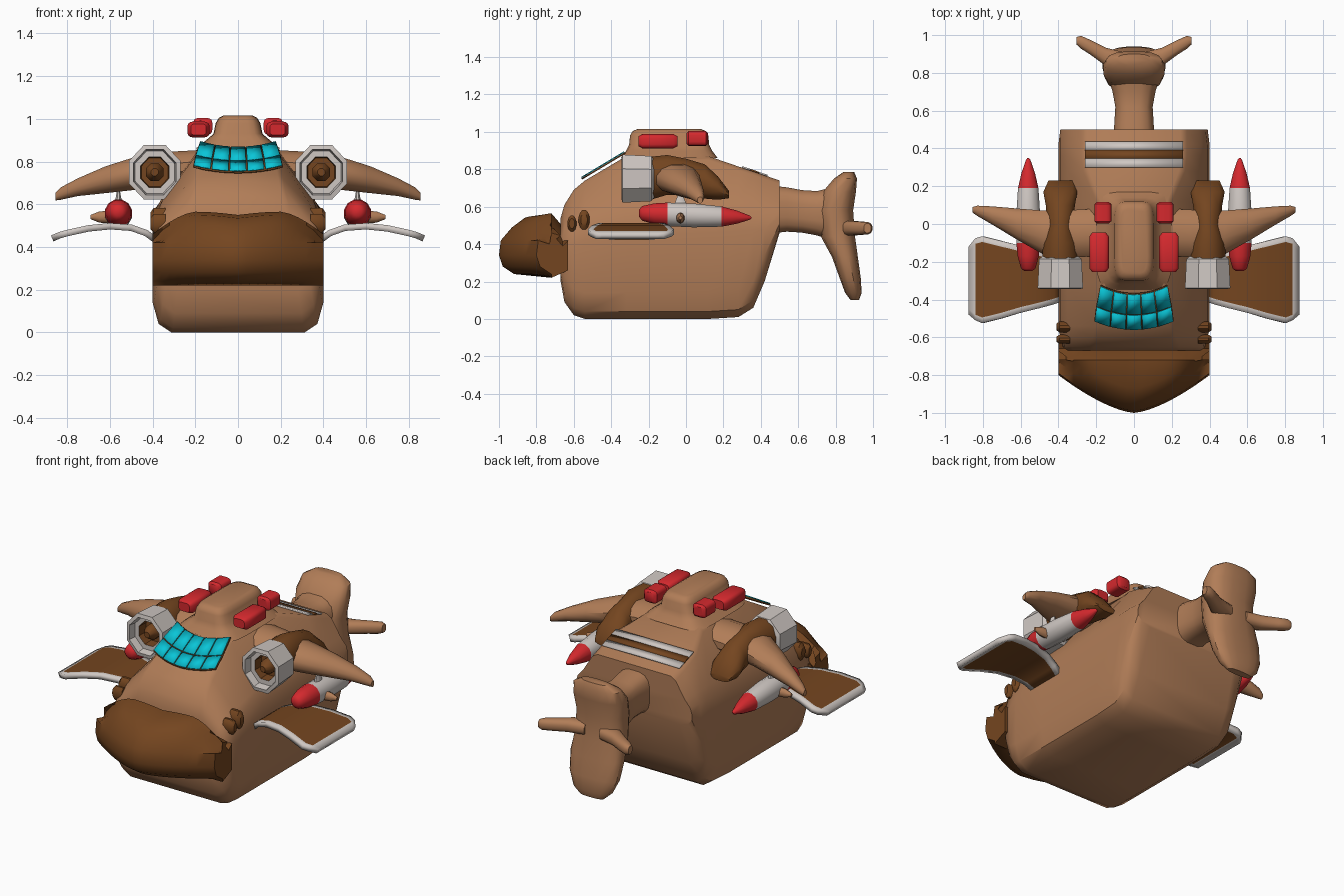
import bpy, bmesh, math

if "Cube" in bpy.data.objects:
    bpy.data.objects.remove(bpy.data.objects["Cube"], do_unlink=True)


def material(name, rgb):
    m = bpy.data.materials.new(name)
    m.use_nodes = True
    m.diffuse_color = (*rgb, 1)
    m.node_tree.nodes["Principled BSDF"].inputs["Base Color"].default_value = (*rgb, 1)
    return m


TAN = material("tan", (0.44, 0.205, 0.096))
BROWN = material("dark brown", (0.175, 0.06, 0.014))
GREY = material("light grey", (0.62, 0.57, 0.54))
RED = material("red", (0.66, 0.022, 0.027))
CYAN = material("cyan glass", (0.003, 0.56, 0.68))


def finish(name, bm, mats, rule=None, mirror=False, angle=40, thick=0):
    """Turn a bmesh into a shaded object, optionally mirrored across x."""
    bmesh.ops.recalc_face_normals(bm, faces=bm.faces)
    if rule:
        for f in bm.faces:
            f.material_index = rule(f.calc_center_median())
    me = bpy.data.meshes.new(name)
    bm.to_mesh(me)
    bm.free()
    ob = bpy.data.objects.new(name, me)
    bpy.context.collection.objects.link(ob)
    for m in mats:
        me.materials.append(m)
    bpy.ops.object.select_all(action="DESELECT")
    ob.select_set(True)
    bpy.context.view_layer.objects.active = ob
    bpy.ops.object.shade_smooth_by_angle(angle=math.radians(angle))
    if thick:
        sol = ob.modifiers.new("thickness", "SOLIDIFY")
        sol.thickness, sol.offset = thick, 0
    if mirror:
        ob.modifiers.new("mirror", "MIRROR")
    return ob


def ring(axis, pos, centre, radii, n=16, p=2):
    """Superellipse cross-section perpendicular to an axis."""
    pts = []
    for i in range(n):
        t = 2 * math.pi * (i + 0.5) / n
        c, s = math.cos(t), math.sin(t)
        a = centre[0] + radii[0] * math.copysign(abs(c) ** (2 / p), c)
        b = centre[1] + radii[1] * math.copysign(abs(s) ** (2 / p), s)
        pts.append({"x": (pos, a, b), "y": (a, pos, b), "z": (a, b, pos)}[axis])
    return pts


def loft(name, rings, mats, **kw):
    """Skin a list of equal-length rings and cap both ends."""
    bm = bmesh.new()
    rows = [[bm.verts.new(p) for p in r] for r in rings]
    for r, q in zip(rows, rows[1:]):
        for i in range(len(r)):
            j = (i + 1) % len(r)
            bm.faces.new((r[i], r[j], q[j], q[i]))
    bm.faces.new(rows[0])
    bm.faces.new(rows[-1])
    return finish(name, bm, mats, **kw)


def sheet(name, rows, mats, **kw):
    """Open grid of points."""
    bm = bmesh.new()
    g = [[bm.verts.new(p) for p in r] for r in rows]
    for r, q in zip(g, g[1:]):
        for i in range(len(r) - 1):
            bm.faces.new((r[i], r[i + 1], q[i + 1], q[i]))
    return finish(name, bm, mats, **kw)


# Hull: y, bottom, half width, shoulder height, top, top half width
def hull_section(y, zb, w, zs, zt, tw):
    h = zs - zb
    half = [(w * 0.78, zb), (w * 0.93, zb + min(0.04, h * 0.15)),
            (w, zb + min(0.14, h * 0.4)), (w, zs - min(0.1, h * 0.3)),
            (w * 0.97, zs), (w * 0.88, zs + (zt - zs) * 0.25),
            (tw, zt - 0.02), (tw * 0.88, zt)]
    return [(x, y, z) for x, z in half] + [(-x, y, z) for x, z in reversed(half)]


hull = [(-0.67, 0.2, 0.36, 0.44, 0.54, 0.24), (-0.65, 0.09, 0.38, 0.48, 0.61, 0.24),
        (-0.6, 0.02, 0.39, 0.5, 0.69, 0.22), (-0.54, 0, 0.4, 0.52, 0.74, 0.21),
        (-0.32, 0, 0.4, 0.54, 0.87, 0.18), (0.12, 0, 0.4, 0.56, 0.87, 0.2),
        (0.28, 0.01, 0.4, 0.57, 0.815, 0.27), (0.36, 0.06, 0.4, 0.575, 0.79, 0.28),
        (0.42, 0.2, 0.4, 0.58, 0.768, 0.28), (0.5, 0.46, 0.39, 0.58, 0.74, 0.28)]
loft("hull", [hull_section(*s) for s in hull], [TAN])


# Snout wrapped across the front
def snout_section(x):
    a = abs(x) / 0.4
    yf = -1 + 0.2 * a ** 1.5
    zt = 0.55 - 0.09 * max(0, (a - 0.5) / 0.5) ** 1.5 + 0.015 * math.sin(a * math.pi)
    return [(x, y, z) for y, z in [
        (-0.63, 0.26), (-0.72, 0.22), (yf + 0.08, 0.24), (yf + 0.02, 0.28), (yf, 0.34),
        (yf + 0.01, 0.42), (yf + 0.07, zt - 0.06), (yf + 0.13, zt - 0.015),
        (-0.72, zt), (-0.66, zt - 0.07), (-0.63, 0.42)]]


loft("snout", [snout_section(i * 0.04) for i in range(-10, 11)], [BROWN])

# Side studs behind the snout
for k, (y, z, r) in enumerate([(-0.61, 0.51, 0.045), (-0.545, 0.53, 0.055)]):
    loft("side_studs_%d" % k,
         [ring("x", x, (y, z), (r * 0.55 * s, r * s), 12)
          for x, s in [(0.34, 1), (0.395, 1), (0.41, 0.6)]], [BROWN], mirror=True)

# Windshield panes on a dark frame
ROWS = [(-0.555, 0.742, 0.21), (-0.475, 0.79, 0.2), (-0.365, 0.856, 0.178)]


def glass(u, v, lift):
    i = min(int(v), 1)
    y, z, w = (a + (b - a) * (v - i) for a, b in zip(ROWS[i], ROWS[i + 1]))
    return (u * w, y + 0.045 * u * u - lift * 0.5, z + 0.027 * u * u + lift)


steps = [i / 4 - 1 for i in range(9)]
sheet("windshield_frame", [[glass(u, v, 0.006) for u in steps] for v in (0, 1, 2)],
      [BROWN], thick=0.008)
for row in range(2):
    for col in range(5):
        u0 = -1 + col * 0.4
        us = [u0 + 0.015, u0 + 0.2, u0 + 0.385]
        sheet("window_pane_%d_%d" % (row, col),
              [[glass(u, v, 0.013) for u in us] for v in (row + 0.03, row + 0.97)],
              [CYAN], thick=0.006)

# Roof housing with flared base
roof = [(0.86, 0.2, 0.26), (0.9, 0.15, 0.23), (0.93, 0.115, 0.215),
        (0.98, 0.105, 0.21), (1.005, 0.09, 0.195), (1.015, 0.07, 0.17)]
loft("roof_housing", [ring("z", z, (0, -0.09), (a, b), 24, 5) for z, a, b in roof], [TAN])

# Red roof pods
for name, x, y, z, hx, hy, hz in [("front_roof_pods", 0.185, -0.15, 0.95, 0.052, 0.105, 0.038),
                                  ("rear_roof_pods", 0.165, 0.06, 0.965, 0.045, 0.057, 0.04)]:
    loft(name, [ring("y", y + t * hy, (x, z), (hx * s, hz * s), 16, 4)
                for t, s in [(-1, 0.7), (-0.8, 1), (0.8, 1), (1, 0.7)]], [RED], mirror=True)

# Stripes across the rear deck
for name, y0, y1, mat in [("rear_stripe", 0.39, 0.435, GREY), ("middle_stripe", 0.345, 0.39, BROWN),
                          ("front_stripe", 0.3, 0.345, GREY)]:
    sheet(name, [[(x, y, 0.874 - 0.342 * (y - 0.12)) for x in (-0.26, 0.26)]
                 for y in (y0, y1)], [mat], thick=0.009)

# Engines: body, intake and hub
EX, EZ = 0.39, 0.75
body = [(-0.2, 0.75, 0.1, 0.12), (-0.1, 0.77, 0.095, 0.11), (0, 0.76, 0.07, 0.1),
        (0.1, 0.735, 0.08, 0.095), (0.17, 0.7, 0.093, 0.065), (0.23, 0.665, 0.065, 0.02)]
loft("engine_bodies", [ring("y", y, (EX, z), (a, b), 12) for y, z, a, b in body],
     [BROWN], mirror=True)
intake = [(-0.17, 0.1), (-0.185, 0.122), (-0.34, 0.13), (-0.345, 0.108),
          (-0.3, 0.1), (-0.3, 0.072), (-0.24, 0.068)]
loft("engine_intakes", [ring("y", y, (EX, EZ), (r, r * 1.07), 8) for y, r in intake],
     [GREY, BROWN], mirror=True, angle=25,
     rule=lambda c: int(math.hypot(c.x - EX, c.z - EZ) < 0.073))
loft("engine_hubs", [ring("y", y, (EX, EZ), (r, r), 8)
                     for y, r in [(-0.2, 0.045), (-0.28, 0.045), (-0.32, 0.018)]],
     [BROWN], mirror=True)

# Upper horn-shaped wings: x, y centre, z centre, half chord, half height
horn = [(0.1, -0.04, 0.79, 0.13, 0.07), (0.3, -0.05, 0.77, 0.13, 0.08),
        (0.48, -0.045, 0.745, 0.12, 0.08), (0.62, 0.0, 0.715, 0.085, 0.065),
        (0.75, 0.045, 0.68, 0.05, 0.043), (0.83, 0.07, 0.65, 0.028, 0.03),
        (0.855, 0.075, 0.635, 0.015, 0.018)]
loft("upper_wings", [ring("x", x, (y, z), (a, b), 12) for x, y, z, a, b in horn],
     [TAN], mirror=True)

# Lower wings: x, front edge, rear edge, height
panel = [(0.39, -0.41, -0.17, 0.435), (0.43, -0.425, -0.16, 0.465), (0.5, -0.445, -0.14, 0.49),
         (0.6, -0.47, -0.115, 0.497), (0.7, -0.5, -0.09, 0.487), (0.8, -0.525, -0.065, 0.465),
         (0.835, -0.51, -0.075, 0.455), (0.87, -0.48, -0.12, 0.44)]
sheet("lower_wings", [[(x, y, z) for y in (f, f + 0.03, b - 0.03, b)] for x, f, b, z in panel],
      [GREY, BROWN], mirror=True, thick=0.03,
      rule=lambda c: int(c.x < 0.836 and abs(c.y + 0.292) < 0.1))

# Rockets between the wings
rocket = [(-0.25, 0.02), (-0.235, 0.04), (-0.17, 0.058), (-0.1, 0.065), (0.04, 0.066),
          (0.19, 0.056), (0.27, 0.037), (0.34, 0.012), (0.35, 0.004)]
loft("rockets", [ring("y", y, (0.56, 0.565 - 0.04 * (y + 0.25)), (r, r), 12) for y, r in rocket],
     [GREY, RED], mirror=True, rule=lambda c: int(c.y < -0.1 or c.y > 0.19))
loft("rocket_knobs", [ring("x", x, (-0.03, 0.54), (r * 0.8, r), 10)
                      for x, r in [(0.6, 0.03), (0.65, 0.026), (0.69, 0.01)]], [TAN], mirror=True)
loft("rocket_pylons", [ring("z", z, (0.56, -0.03), (r, r * 2), 8)
                       for z, r in [(0.6, 0.02), (0.66, 0.008), (0.72, 0.008)]], [GREY], mirror=True)

# Tail stalk and upright fluke
stalk = [(0.45, 0.585, 0.11, 0.13), (0.54, 0.585, 0.105, 0.12), (0.62, 0.575, 0.1, 0.115),
         (0.7, 0.565, 0.115, 0.12), (0.8, 0.56, 0.145, 0.15)]
loft("tail_stalk", [ring("y", y, (0, z), (a, b), 16, 3) for y, z, a, b in stalk], [TAN])
fluke = [(0.1, 0.88, 0.925, 0.08), (0.14, 0.85, 0.94, 0.125), (0.22, 0.82, 0.935, 0.16),
         (0.33, 0.78, 0.92, 0.17), (0.44, 0.72, 0.905, 0.16), (0.58, 0.7, 0.895, 0.155),
         (0.68, 0.73, 0.91, 0.165), (0.75, 0.79, 0.915, 0.15), (0.785, 0.84, 0.9, 0.09)]
loft("tail_fluke", [ring("z", z, (0, (a + b) / 2), (w, (b - a) / 2), 16, 2.6)
                    for z, a, b, w in fluke], [TAN])

# Small fins on the sides of the fluke
fin = [(0.05, 0.86, 0.05, 0.04), (0.15, 0.885, 0.05, 0.04), (0.23, 0.935, 0.04, 0.036),
       (0.28, 0.962, 0.035, 0.034), (0.305, 0.97, 0.02, 0.025)]
loft("tail_fins", [ring("x", x, (y, 0.485), (a, b), 12, 2.5) for x, y, a, b in fin],
     [TAN], mirror=True)
